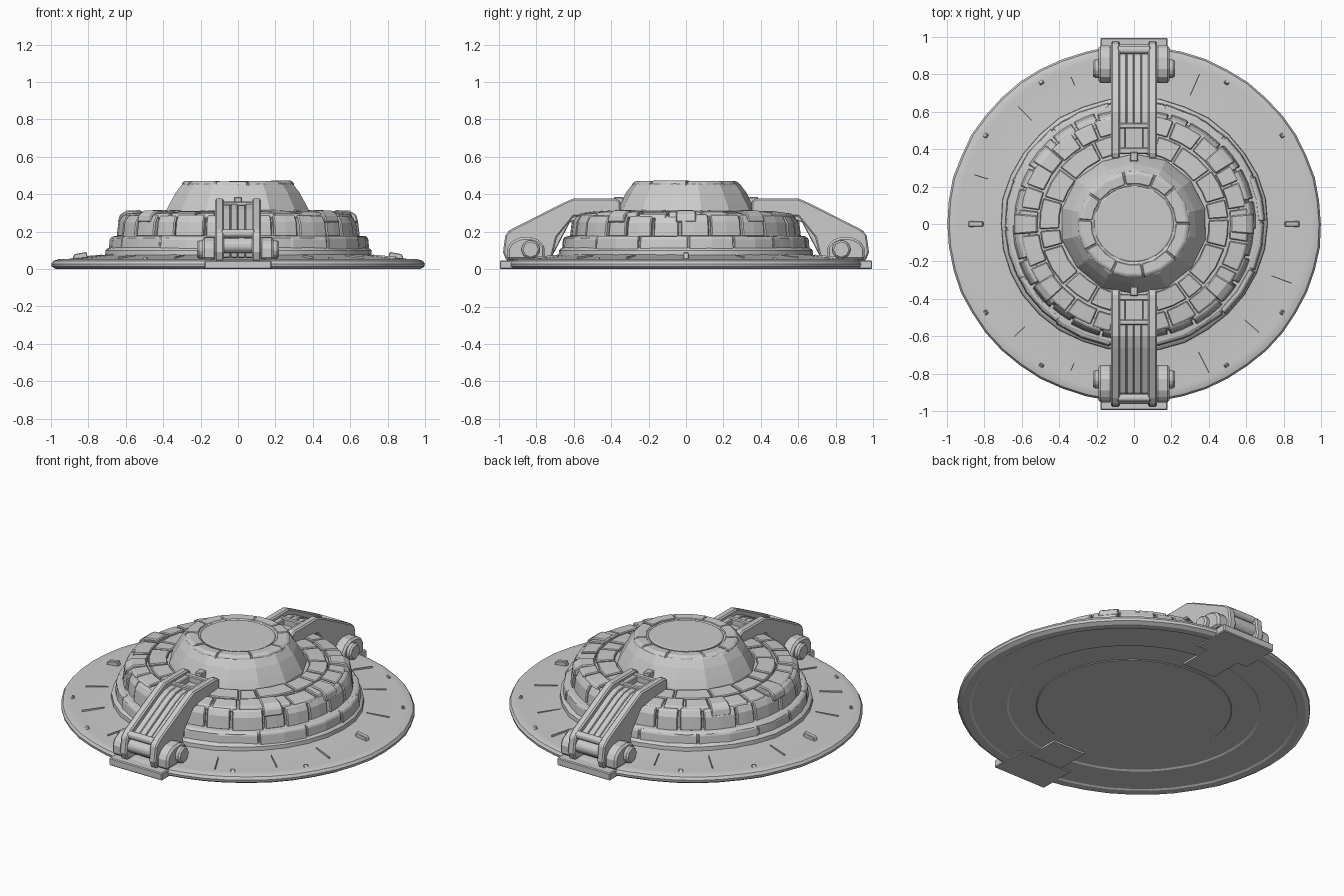
import bpy, bmesh, random
from math import sin, cos, pi, radians
from mathutils import Matrix

if "Cube" in bpy.data.objects:
    bpy.data.objects.remove(bpy.data.objects["Cube"])

random.seed(7)
SQUASH = 0.955  # the round parts are slightly shorter in y


def finish(bm, name, bevel=0.0, smooth=None):
    bmesh.ops.remove_doubles(bm, verts=bm.verts, dist=1e-5)
    bmesh.ops.recalc_face_normals(bm, faces=bm.faces)
    me = bpy.data.meshes.new(name)
    bm.to_mesh(me)
    bm.free()
    ob = bpy.data.objects.new(name, me)
    bpy.context.collection.objects.link(ob)
    if bevel:
        m = ob.modifiers.new("bevel", 'BEVEL')
        m.width = bevel
        m.segments = 1
        m.limit_method = 'ANGLE'
    if smooth:
        bpy.ops.object.select_all(action='DESELECT')
        ob.select_set(True)
        bpy.context.view_layer.objects.active = ob
        bpy.ops.object.shade_smooth_by_angle(angle=radians(smooth))
    return ob


def lathe(name, profile, sides, phase=0.0, smooth=None, wobble=0.0):
    bm = bmesh.new()
    rings = []
    amp = [1 + random.uniform(-wobble, wobble) for _ in range(sides)]
    for r, z in profile:
        rings.append([bm.verts.new((r * amp[i] * cos(2 * pi * i / sides + phase),
                                    r * amp[i] * SQUASH * sin(2 * pi * i / sides + phase), z))
                      for i in range(sides)])
    for a, b in zip(rings, rings[1:]):
        for i in range(sides):
            j = (i + 1) % sides
            bm.faces.new((a[i], a[j], b[j], b[i]))
    return finish(bm, name, smooth=smooth)


def sector(bm, a0, a1, section, steps=2):
    """Sweep a closed (r, z) section from angle a0 to a1."""
    rows = []
    for s in range(steps + 1):
        a = a0 + (a1 - a0) * s / steps
        rows.append([bm.verts.new((r * cos(a), r * SQUASH * sin(a), z)) for r, z in section])
    n = len(section)
    for a, b in zip(rows, rows[1:]):
        for i in range(n):
            j = (i + 1) % n
            bm.faces.new((a[i], a[j], b[j], b[i]))
    bm.faces.new(rows[0])
    bm.faces.new(rows[-1][::-1])


def brick_ring(name, count, section, gap, jr, jz, bevel, phase=0.0, uneven=0.25):
    bm = bmesh.new()
    step = 2 * pi / count
    cuts = [(i + random.uniform(-uneven, uneven)) * step + phase for i in range(count)]
    cuts.append(cuts[0] + 2 * pi)
    for a, b in zip(cuts, cuts[1:]):
        dr, dz = random.uniform(-jr, jr), random.uniform(-jz, jz)
        sector(bm, a + gap / 2, b - gap / 2, [(r + dr, z + dz) for r, z in section])
    return finish(bm, name, bevel)


def prism(name, side, yz, x0, x1, bevel=0.006):
    """Extrude a (y, z) outline along x; side is -1 for front, 1 for back."""
    bm = bmesh.new()
    a = [bm.verts.new((x0, side * y, z)) for y, z in yz]
    b = [bm.verts.new((x1, side * y, z)) for y, z in yz]
    bm.faces.new(a)
    bm.faces.new(b[::-1])
    for i in range(len(yz)):
        j = (i + 1) % len(yz)
        bm.faces.new((a[i], a[j], b[j], b[i]))
    return finish(bm, name, bevel)


def box(name, side, x0, x1, y0, y1, z0, z1, bevel=0.005):
    return prism(name, side, [(y0, z0), (y1, z0), (y1, z1), (y0, z1)], x0, x1, bevel)


def rod(name, x0, x1, y, z, r, sides=12, bevel=0.006):
    bm = bmesh.new()
    m = Matrix.Translation(((x0 + x1) / 2, y, z)) @ Matrix.Rotation(pi / 2, 4, 'Y')
    bmesh.ops.create_cone(bm, cap_ends=True, segments=sides, radius1=r, radius2=r,
                          depth=x1 - x0, matrix=m)
    return finish(bm, name, bevel)


# Wide base disc with rounded rim and stepped underside
lathe("base_disc", [(0, .008), (.55, .008), (.555, .012), (.71, .012), (.72, .006), (.92, .006),
                    (.93, 0), (.975, 0), (.997, .013), (1.0, .028), (.99, .044), (.96, .053),
                    (.94, .051), (.70, .078), (0, .078)], 48, smooth=30, wobble=.003)

# Thin raised seams and nubs on the disc
seams = bmesh.new()
for deg in (20, 43, 68, 115, 137, 160, 200, 223, 247, 293, 318, 342):
    a, r0 = radians(deg + random.uniform(-4, 4)), random.uniform(.72, .8)
    sector(seams, a - .003, a + .003, [(r0, .06), (r0 + .13, .055),
                                       (r0 + .13, .066), (r0, .077)], 1)
finish(seams, "disc_seams")
nubs = bmesh.new()
for deg in (0, 32, 58, 122, 148, 180, 212, 238, 302, 328):
    a, big = radians(deg), deg in (0, 180)
    r0, r1, w = (.80, .89, .018) if big else (.92, .955, .014)
    z = .092 if big else .068
    sector(nubs, a - w, a + w, [(r0, .045), (r1, .045), (r1 - .015, z - .012), (r0 + .01, z)], 1)
finish(nubs, "disc_nubs", .004)

# Stepped drum under the brickwork
lathe("drum_step", [(0, .06), (.715, .06), (.712, .10), (.705, .108), (.69, .115), (.685, .165),
                    (.67, .175), (.625, .18), (.60, .285), (.42, .298), (0, .298)],
      32, smooth=25, wobble=.006)
brick_ring("drum_band", 14, [(.66, .10), (.698, .10), (.692, .162), (.682, .174), (.66, .174)],
           .012, .006, .004, .004)

# Brick courses
brick_ring("wall_bricks", 24, [(.56, .17), (.648, .17), (.638, .25), (.618, .285), (.56, .29)],
           .02, .007, .005, .006)
brick_ring("outer_top_bricks", 24, [(.515, .27), (.615, .27), (.605, .296), (.515, .307)],
           .02, .006, .005, .005, .1)
brick_ring("inner_top_bricks", 18, [(.40, .27), (.505, .27), (.505, .306), (.40, .313)],
           .022, .004, .003, .005)

# Larger bricks jutting out at the sides
keys = bmesh.new()
for deg in (0, 38, 142, 180, 218, 322):
    a = radians(deg)
    sector(keys, a - .09, a + .09, [(.52, .25), (.645, .25), (.635, .29), (.60, .312), (.52, .316)], 1)
finish(keys, "key_bricks", .006)

# Faceted cone cap with rim stones and flat lid
lathe("cone_cap", [(0, .28), (.395, .28), (.392, .31), (.372, .35), (.338, .41), (.305, .452),
                   (.285, .464), (.225, .464), (.215, .458), (0, .458)], 14, pi / 14, wobble=.012)
brick_ring("cone_rim_stones", 10, [(.225, .44), (.302, .44), (.298, .462), (.282, .472), (.225, .470)],
           .02, .003, .003, .004)
lathe("cone_lid", [(0, .44), (.212, .44), (.212, .464), (.205, .468), (0, .468)], 32, smooth=25)

# Two clamp arms, front and back
cheek = [(.35, .29), (.35, .365), (.38, .378), (.60, .378), (.66, .352), (.93, .215), (.965, .185),
         (.978, .09), (.96, .045), (.72, .045), (.69, .17), (.60, .28)]
lug = [(.755, .05), (.755, .12), (.785, .155), (.83, .172), (.89, .168), (.935, .145),
       (.955, .11), (.955, .05)]
for side, tag in ((-1, "front"), (1, "back")):
    box(f"{tag}_plate", side, -.18, .18, .76, .995, 0, .046)
    box(f"{tag}_under_strip", side, -.11, .11, .56, .80, .001, .04, 0)
    for s in (-1, 1):
        lo, hi = sorted((s * .076, s * .122))
        prism(f"{tag}_arm_cheek", side, cheek, lo, hi, .008)
        lo, hi = sorted((s * .115, s * .19))
        prism(f"{tag}_hinge_lug", side, lug, lo, hi, .012)
        lo, hi = sorted((s * .17, s * .218))
        rod(f"{tag}_hinge_bolt", lo, hi, side * .83, .105, .052, 8, .01)
    # Grained planks between the cheeks
    for i in range(4):
        x0, dz = -.08 + i * .04, random.uniform(-.006, .006)
        prism(f"{tag}_arm_plank", side,
              [(.53, .28), (.53, .350 + dz), (.60, .345 + dz), (.66, .322 + dz), (.90, .195 + dz),
               (.925, .16), (.90, .06), (.72, .06), (.62, .25)], x0, x0 + .039, .004)
    rod(f"{tag}_cross_pin", -.1, .1, side * .925, .125, .04)
    rod(f"{tag}_toe_bar", -.09, .09, side * .93, .19, .024, 8)
    # Square window frame at the arm tip
    box(f"{tag}_window_sill", side, -.08, .08, .51, .54, .29, .362)
    box(f"{tag}_window_head", side, -.08, .08, .375, .41, .29, .362)
    for s in (-1, 1):
        lo, hi = sorted((s * .045, s * .08))
        box(f"{tag}_window_jamb", side, lo, hi, .40, .52, .29, .358)
    box(f"{tag}_window_floor", side, -.05, .05, .40, .52, .29, .325, 0)
    box(f"{tag}_tip_peg", side, -.022, .022, .335, .385, .31, .385)
